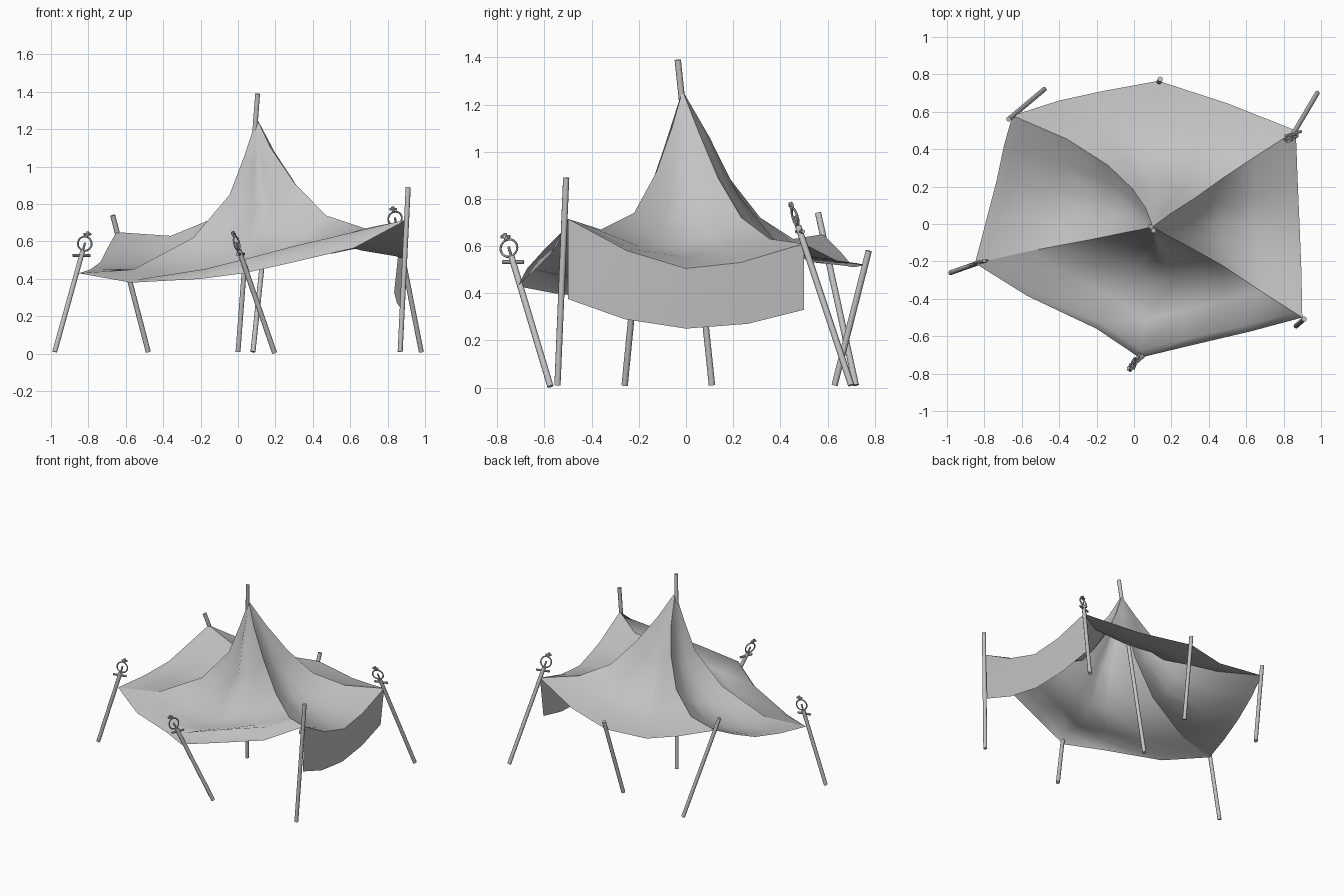
import bpy, bmesh, math
from mathutils import Vector, Matrix

old = bpy.data.objects.get("Cube")
if old:
    bpy.data.objects.remove(old, do_unlink=True)

GREY = (0.55, 0.55, 0.55, 1)
mat = bpy.data.materials.new("plain_grey")
mat.use_nodes = True
mat.diffuse_color = GREY
mat.node_tree.nodes["Principled BSDF"].inputs["Base Color"].default_value = GREY


def finish(name, bm, angle=None):
    """Turn a bmesh into a shaded object."""
    for f in bm.faces:
        f.smooth = True
    mesh = bpy.data.meshes.new(name)
    bm.to_mesh(mesh)
    bm.free()
    mesh.materials.append(mat)
    ob = bpy.data.objects.new(name, mesh)
    bpy.context.collection.objects.link(ob)
    if angle:
        bpy.ops.object.select_all(action='DESELECT')
        ob.select_set(True)
        bpy.context.view_layer.objects.active = ob
        bpy.ops.object.shade_smooth_by_angle(angle=math.radians(angle))


def sheet(name, rows):
    """Cloth made from rows of points; coincident points are merged."""
    bm = bmesh.new()
    grid = [[bm.verts.new(p) for p in row] for row in rows]
    for a, b in zip(grid, grid[1:]):
        for i in range(len(a) - 1):
            bm.faces.new((a[i], b[i], b[i + 1], a[i + 1]))
    bmesh.ops.remove_doubles(bm, verts=bm.verts, dist=1e-5)
    finish(name, bm)


def rod(bm, a, b, radius, sides=10):
    a, b = Vector(a), Vector(b)
    turn = (b - a).to_track_quat('Z', 'Y').to_matrix().to_4x4()
    bmesh.ops.create_cone(bm, cap_ends=True, segments=sides, radius1=radius,
                          radius2=radius, depth=(b - a).length,
                          matrix=Matrix.Translation((a + b) / 2) @ turn)


def ring(bm, centre, u, v, radius, tube, n=20, m=6):
    """Torus lying in the plane of u and v."""
    w = u.cross(v)
    loops = []
    for i in range(n):
        t = 2 * math.pi * i / n
        out = u * math.cos(t) + v * math.sin(t)
        loops.append([bm.verts.new(centre + out * (radius + tube * math.cos(s)) + w * tube * math.sin(s))
                      for s in (2 * math.pi * j / m for j in range(m))])
    for i in range(n):
        a, b = loops[i], loops[(i + 1) % n]
        for j in range(m):
            k = (j + 1) % m
            bm.faces.new((a[j], b[j], b[k], a[k]))


def vecs(*pts):
    return [Vector(p) for p in pts]


def ridge(*pts):
    """Line from the peak to a corner, with one extra point close to the corner."""
    line = vecs(PEAK, *pts)
    line.insert(-1, line[-2].lerp(line[-1], 0.8))
    return line


# Ridges of the canopy, from the peak out to the corners
PEAK = (0.1, -0.015, 1.26)
STEPS = (0, 0.13, 0.27, 0.47, 0.72, 0.94, 1)
front_left = ridge((0.175, -0.06, 1.1), (0.3, -0.125, 0.915), (0.47, -0.22, 0.74),
                   (0.68, -0.36, 0.67), (0.9, -0.5, 0.715))
back_left = ridge((0.195, 0.055, 1.08), (0.32, 0.135, 0.89), (0.46, 0.235, 0.72),
                  (0.64, 0.355, 0.63), (0.865, 0.5, 0.61))
back_right = ridge((0.06, 0.09, 1.07), (-0.01, 0.19, 0.88), (-0.14, 0.315, 0.72),
                   (-0.36, 0.455, 0.63), (-0.65, 0.58, 0.65))
front_right = ridge((0.035, -0.03, 1.06), (-0.045, -0.045, 0.85), (-0.24, -0.085, 0.62),
                    (-0.56, -0.145, 0.45), (-0.85, -0.21, 0.43))

# Hanging hems between the corners
front_hem = vecs((0.62, -0.575, 0.565), (0.3, -0.65, 0.49), (0.03, -0.715, 0.43),
                 (-0.2, -0.56, 0.4), (-0.57, -0.385, 0.38))
right_hem = vecs((-0.79, 0.02, 0.45), (-0.735, 0.23, 0.49), (-0.695, 0.42, 0.57))
back_hem = vecs((-0.4, 0.66, 0.57), (-0.17, 0.71, 0.51), (0.13, 0.765, 0.52), (0.5, 0.645, 0.535))
left_hem = vecs((0.875, 0.23, 0.53), (0.885, 0, 0.505), (0.895, -0.25, 0.58))


def panel(name, start, end, hem, sag, fold=None):
    """Blend two ridges and a hem, with sag at the steps in between.
    A fold lifts the cloth just inside the hem, so the rim hangs over."""
    edge = [start[-1]] + hem + [end[-1]]
    n = len(edge) - 1
    lift = (0,) + (fold or (0,) * len(hem)) + (0,)
    rows = []
    for r, (v, a, b, s) in enumerate(zip(STEPS, start, end, (0,) + sag + (0,))):
        row = []
        for i in range(n + 1):
            u = i / n
            p = a.lerp(b, u) + v * (edge[i] - start[-1].lerp(end[-1], u))
            p.z += s * 4 * u * (1 - u) + lift[i] * {4: 0.5, 5: 1}.get(r, 0)
            row.append(p)
        rows.append(row)
    sheet(name, rows)


panel("canopy_front", front_left, front_right, front_hem, (-0.04, -0.09, -0.09, -0.02, 0),
      fold=(0.08, 0.08, 0.07, 0.045, 0.01))
panel("canopy_right", front_right, back_right, right_hem, (-0.03, -0.08, -0.09, -0.03, 0))
panel("canopy_back", back_right, back_left, back_hem, (0, -0.04, -0.05, -0.01, 0))
panel("canopy_left", back_left, front_left, left_hem, (0, -0.05, -0.05, 0.015, 0.01))

# Side cloth hanging from the left hem
top = [back_left[-1]] + left_hem + [front_left[-1]]
bottom = vecs((0.835, 0.5, 0.33), (0.85, 0.26, 0.27), (0.865, 0, 0.25),
              (0.88, -0.26, 0.29), (0.89, -0.5, 0.375))
sheet("side_cloth", [top, [a.lerp(b, 0.5) for a, b in zip(top, bottom)], bottom])

# Leaning poles
poles = {
    "centre_pole": ((0, 0.11, 0.01), (0.105, -0.035, 1.39)),
    "right_pole": ((-0.98, -0.26, 0.01), (-0.83, -0.207, 0.55)),
    "back_right_pole": ((-0.48, 0.72, 0.01), (-0.67, 0.56, 0.74)),
    "back_pole": ((0.08, 0.63, 0.01), (0.14, 0.775, 0.58)),
    "back_left_pole": ((0.98, 0.7, 0.01), (0.847, 0.475, 0.685)),
    "front_left_pole": ((0.867, -0.545, 0.01), (0.91, -0.508, 0.89)),
    "front_pole": ((0.195, -0.575, 0.005), (0.005, -0.74, 0.555)),
}
for name, (a, b) in poles.items():
    bm = bmesh.new()
    rod(bm, a, b, 0.0135)
    finish(name, bm, 40)

# Level crossbar, ring and knob on three of the poles
sides = {"right_pole": (1, 0.25, 0), "back_left_pole": (1, 0.3, 0), "front_pole": (0.4, 1, 0)}
for name, side in sides.items():
    a, b = vecs(*poles[name])
    axis = (b - a).normalized()
    level = Vector(side).normalized()
    side = (level - axis * level.dot(axis)).normalized()
    bm = bmesh.new()
    bar = b - axis * 0.025
    rod(bm, bar - level * 0.048, bar + level * 0.048, 0.008, 8)
    ring(bm, b + axis * 0.04, axis, side, 0.038, 0.005)
    rod(bm, b, b + axis * 0.045, 0.006, 8)
    knob = b + axis * 0.085
    rod(bm, knob - axis * 0.008, knob + axis * 0.022, 0.009, 8)
    rod(bm, knob + axis * 0.008 - level * 0.02, knob + axis * 0.008 + level * 0.02, 0.007, 8)
    finish(name.replace("pole", "finial"), bm, 40)
